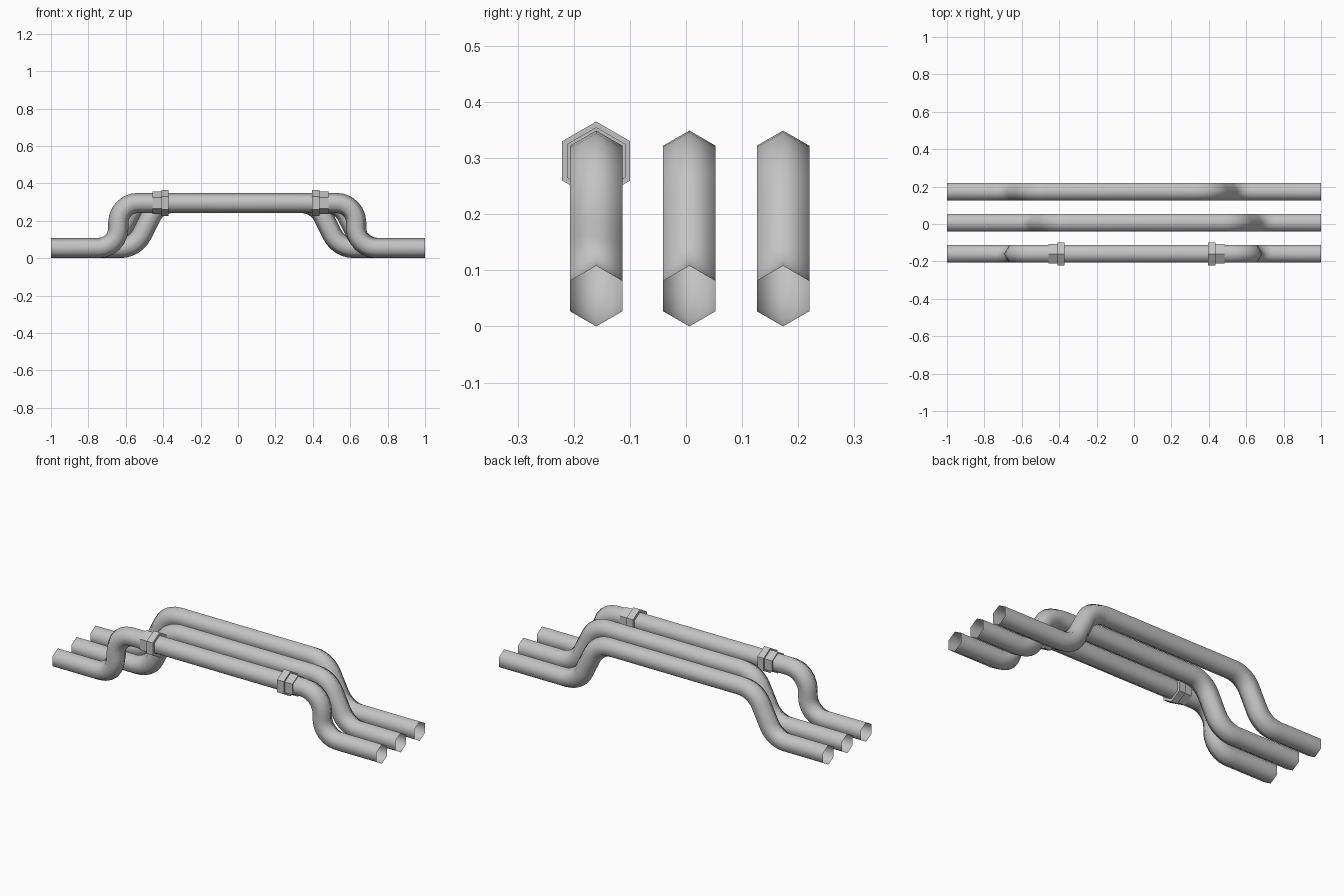
import bpy, bmesh, math
from mathutils import Vector

cube = bpy.data.objects.get("Cube")
if cube:
    bpy.data.objects.remove(cube, do_unlink=True)

SIDES = 6
RADIUS = 0.054
LOW, HIGH = 0.054, 0.295

steel = bpy.data.materials.new("grey_metal")
steel.use_nodes = True
colour = (0.55, 0.55, 0.55, 1)
steel.diffuse_color = colour
steel.node_tree.nodes["Principled BSDF"].inputs["Base Color"].default_value = colour


def rounded_path(corners, bend, steps=6):
    """Centre line in the xz plane with each inner corner replaced by an arc."""
    pts = [Vector(c) for c in corners]
    path = [(pts[0], (pts[1] - pts[0]).normalized())]
    for a, b, c in zip(pts, pts[1:], pts[2:]):
        d1, d2 = (b - a).normalized(), (c - b).normalized()
        turn = d1.angle_signed(d2) * -1
        cut = bend * math.tan(abs(turn) / 2)
        side = math.copysign(1, turn)
        centre = b - d1 * cut + Vector((-d1.y, d1.x)) * bend * side
        for i in range(steps + 1):
            ang = math.atan2(d1.y, d1.x) + turn * i / steps
            d = Vector((math.cos(ang), math.sin(ang)))
            path.append((centre - Vector((-d.y, d.x)) * bend * side, d))
    path.append((pts[-1], (pts[-1] - pts[-2]).normalized()))
    return path


def sweep(name, path, radius, y, capped, smooth):
    """Hexagonal section, point up, carried along the path."""
    bm = bmesh.new()
    rings = []
    for p, d in path:
        ring = []
        for k in range(SIDES):
            t = 2 * math.pi * k / SIDES
            up, across = radius * math.cos(t), radius * math.sin(t)
            ring.append(bm.verts.new((p.x - d.y * up, y + across, p.y + d.x * up)))
        rings.append(ring)
    for r, s in zip(rings, rings[1:]):
        for k in range(SIDES):
            n = (k + 1) % SIDES
            bm.faces.new((r[k], s[k], s[n], r[n]))
    if capped:
        bm.faces.new(rings[0])
        bm.faces.new(rings[-1])
        bmesh.ops.recalc_face_normals(bm, faces=bm.faces)
    else:
        # Open tube: make sure the walls face outwards
        f = bm.faces[:][0]
        f.normal_update()
        out = f.calc_center_median() - Vector((f.calc_center_median().x, y, path[0][0].y))
        if f.normal.dot(out) < 0:
            bmesh.ops.reverse_faces(bm, faces=bm.faces)
    for f in bm.faces:
        f.smooth = smooth
    mesh = bpy.data.meshes.new(name)
    bm.to_mesh(mesh)
    bm.free()
    mesh.materials.append(steel)
    obj = bpy.data.objects.new(name, mesh)
    bpy.context.collection.objects.link(obj)


# Pipes: name, y, then x of the left-hand foot and top, right-hand top and foot
pipes = [
    ("front_pipe", -0.16, (-0.64, -0.64, 0.632, 0.632), 0.105),
    ("middle_pipe", 0.006, (-0.55, -0.43, 0.67, 0.55), 0.13),
    ("back_pipe", 0.173, (-0.67, -0.55, 0.54, 0.42), 0.13),
]
for name, y, (foot_a, top_a, foot_b, top_b), bend in pipes:
    corners = [(-1, LOW), (foot_a, LOW), (top_a, HIGH),
               (top_b, HIGH), (foot_b, LOW), (1, LOW)]
    sweep(name, rounded_path(corners, bend), RADIUS, y, False, True)

# Couplings on the front pipe
couplings = [
    ("right_collar", -0.456, -0.409, 0.06),
    ("right_nut", -0.409, -0.371, 0.07),
    ("left_nut", 0.396, 0.437, 0.07),
    ("left_collar", 0.437, 0.484, 0.06),
]
along = Vector((1, 0))
for name, x0, x1, r in couplings:
    ends = [(Vector((x0, HIGH)), along), (Vector((x1, HIGH)), along)]
    sweep(name, ends, r, -0.16, True, False)
